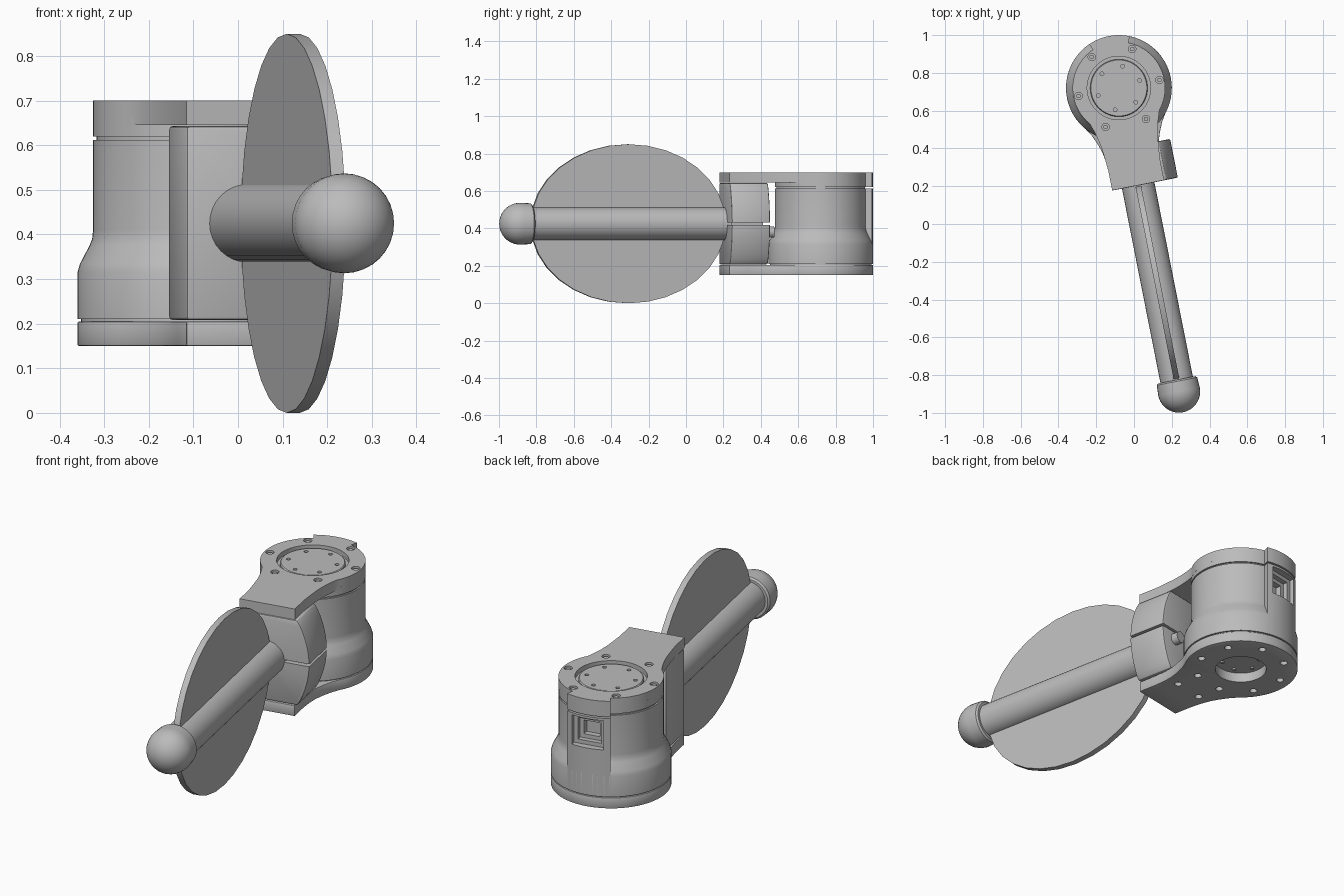
import bpy, bmesh
from math import sin, cos, pi, radians
from mathutils import Matrix

old = bpy.data.objects.get("Cube")
if old:
    bpy.data.objects.remove(old, do_unlink=True)

grey = bpy.data.materials.new("plain grey")
grey.use_nodes = True
GREY = (0.5, 0.5, 0.5, 1)
grey.diffuse_color = GREY
grey.node_tree.nodes["Principled BSDF"].inputs["Base Color"].default_value = GREY

# Everything is built around the hub axis with the arm along -y, then placed
PLACE = Matrix.Translation((-0.08, 0.72, 0)) @ Matrix.Rotation(radians(11.2), 4, 'Z')
MID = 0.425
ARM = Matrix.Translation((0, 0, MID)) @ Matrix.Rotation(pi / 2, 4, 'X')
FORWARD = Matrix.Rotation(pi / 2, 4, 'X')
NONE = Matrix()


def finish(name, bm, matrix=NONE):
    bmesh.ops.recalc_face_normals(bm, faces=bm.faces)
    bm.transform(matrix)
    mesh = bpy.data.meshes.new(name)
    bm.to_mesh(mesh)
    bm.free()
    mesh.materials.append(grey)
    ob = bpy.data.objects.new(name, mesh)
    ob.matrix_world = PLACE
    bpy.context.collection.objects.link(ob)
    return ob


def lathe(name, profile, matrix=NONE, steps=64):
    bm = bmesh.new()
    vs = [bm.verts.new((r, 0, z)) for r, z in profile]
    es = [bm.edges.new(pair) for pair in zip(vs, vs[1:])]
    bmesh.ops.spin(bm, geom=vs + es, cent=(0, 0, 0), axis=(0, 0, 1),
                   angle=2 * pi, steps=steps)
    bmesh.ops.remove_doubles(bm, verts=bm.verts, dist=1e-5)
    return finish(name, bm, matrix)


def extrude(name, points, z0, z1, matrix=NONE):
    bm = bmesh.new()
    face = bm.faces.new([bm.verts.new((x, y, z0)) for x, y in points])
    out = bmesh.ops.extrude_face_region(bm, geom=[face])
    top = [v for v in out["geom"] if isinstance(v, bmesh.types.BMVert)]
    bmesh.ops.translate(bm, verts=top, vec=(0, 0, z1 - z0))
    return finish(name, bm, matrix)


def pins(name, centres, radius, z0, z1, steps=16):
    bm = bmesh.new()
    for x, y in centres:
        bmesh.ops.create_cone(bm, cap_ends=True, segments=steps, radius1=radius,
                              radius2=radius, depth=z1 - z0,
                              matrix=Matrix.Translation((x, y, (z0 + z1) / 2)))
    return finish(name, bm)


def box(name, x0, x1, y0, y1, z0, z1):
    return extrude(name, [(x0, y0), (x1, y0), (x1, y1), (x0, y1)], z0, z1)


def apply(ob, mod):
    bpy.context.view_layer.objects.active = ob
    bpy.ops.object.modifier_apply(modifier=mod.name)


def cut(cutter, *targets):
    cutter.hide_render = True
    for ob in targets:
        mod = ob.modifiers.new("cut", 'BOOLEAN')
        mod.operation, mod.solver, mod.object = 'DIFFERENCE', 'EXACT', cutter
        apply(ob, mod)
    bpy.data.objects.remove(cutter, do_unlink=True)


def bevel(ob, width):
    mod = ob.modifiers.new("bevel", 'BEVEL')
    mod.width, mod.segments, mod.limit_method = width, 2, 'ANGLE'
    apply(ob, mod)


def ring(count, radius, start=0):
    angles = [radians(start) + 2 * pi * i / count for i in range(count)]
    return [(radius * cos(a), radius * sin(a)) for a in angles]


def plate_outline(radius, neck):
    arc = [radians(-40 + 5 * i) for i in range(53)]
    pts = [(radius * cos(a), radius * sin(a)) for a in arc]
    return pts + [(-x, -u) for x, u in neck] + [(x, -u) for x, u in reversed(neck)]


# Motor housing with flared base and seams
housing = lathe("housing", [
    (0, 0.2), (0.272, 0.2), (0.272, 0.21), (0.28, 0.21), (0.28, 0.315), (0.274, 0.335),
    (0.253, 0.375), (0.247, 0.39), (0.245, 0.41), (0.245, 0.612), (0.237, 0.612),
    (0.237, 0.62), (0.245, 0.62), (0.245, 0.66), (0, 0.66)])

# Upper and lower yoke plates
end = [(0.145, 0.36), (0.14, 0.42), (0.14, 0.525)]
top_plate = extrude("top_plate", plate_outline(
    0.245, [(0.173, 0.2), (0.16, 0.25), (0.151, 0.3)] + end), 0.645, 0.7)
bottom_plate = extrude("bottom_plate", plate_outline(
    0.28, [(0.19, 0.22), (0.168, 0.27), (0.153, 0.315)] + end), 0.15, 0.205)
bevel(bottom_plate, 0.004)

# Raised back panel in two pieces, with a stepped socket
sector = [radians(67 + 46 * i / 12) for i in range(13)]
outline = [(0.28 * cos(a), 0.28 * sin(a)) for a in sector]
outline += [(0.225 * cos(a), 0.225 * sin(a)) for a in reversed(sector)]
panel = extrude("back_panel", outline, 0.21, 0.612)
extrude("back_panel_cap", outline, 0.62, 0.7)
for half, depth, margin in ((0.08, 0.245, 0), (0.06, 0.22, 0.02), (0.04, 0.19, 0.04)):
    cut(box("socket_cutter", -half, half, depth, 0.35, 0.45 + margin, 0.6 - margin),
        housing, panel)

# Output disc in the top plate, with its ring of small holes
cut(pins("disc_cutter", [(0, 0)], 0.168, 0.675, 0.75, 64), top_plate)
disc = lathe("output_disc", [(0, 0.66), (0.152, 0.66), (0.152, 0.687), (0.148, 0.692),
                             (0, 0.692)])
cut(pins("hole_cutter", ring(6, 0.117, 9), 0.01, 0.68, 0.72), disc)

# Counterbored screws
screws = ring(6, 0.218)
cut(pins("counterbore_cutter", screws, 0.02, 0.68, 0.72), top_plate)
pins("top_screws", screws, 0.012, 0.67, 0.694)
under = ring(8, 0.22, 22.5) + [(-0.08, -0.33), (0.08, -0.33)]
cut(pins("counterbore_cutter", under, 0.018, 0.12, 0.17), bottom_plate)
cut(pins("bore_cutter", [(0, 0)], 0.125, 0.1, 0.25, 48), bottom_plate)
pins("bore_screws", ring(6, 0.09), 0.01, 0.193, 0.21)

# Split clamp block with one bulging side
side = [(0.152 + 0.062 * sin(pi * i / 16) ** 0.8, 0.208 + 0.435 * i / 16)
        for i in range(17)]
clamp = extrude("clamp_block", [(-0.14, 0.643), (-0.14, 0.208)] + side,
                0.317, 0.526, FORWARD)
bevel(clamp, 0.008)
cut(box("slit_cutter", 0.02, 0.3, -0.6, -0.25, 0.418, 0.431), clamp)
lathe("clamp_bolt", [(0, 0.28), (0.03, 0.28), (0.03, 0.33), (0, 0.33)],
      Matrix.Translation((0.12, 0, 0.38)) @ FORWARD, 24)

# Arm tube, rounded tip and oval blade
lathe("arm_tube", [(0, 0.5), (0.0875, 0.5), (0.0875, 1.6), (0, 1.6)], ARM, 32)
dome = [(0.112 * cos(pi * i / 24), 1.638 + 0.112 * sin(pi * i / 24)) for i in range(12)]
lathe("arm_tip", [(0, 1.575), (0.1, 1.575), (0.109, 1.583)] + dome + [(0, 1.75)], ARM, 32)
oval = [(0.425 * cos(2 * pi * i / 32), 0.53 * sin(2 * pi * i / 32)) for i in range(32)]
extrude("oval_blade", oval, -0.015, 0.015,
        Matrix.Translation((0, -1.05, MID)) @ Matrix.Rotation(pi / 2, 4, 'Y'))

# Smooth shading with sharp edges kept
for ob in bpy.context.collection.objects:
    if ob.type == 'MESH' and grey.name in ob.data.materials:
        bpy.ops.object.select_all(action='DESELECT')
        ob.select_set(True)
        bpy.context.view_layer.objects.active = ob
        bpy.ops.object.shade_smooth_by_angle(angle=radians(30))
